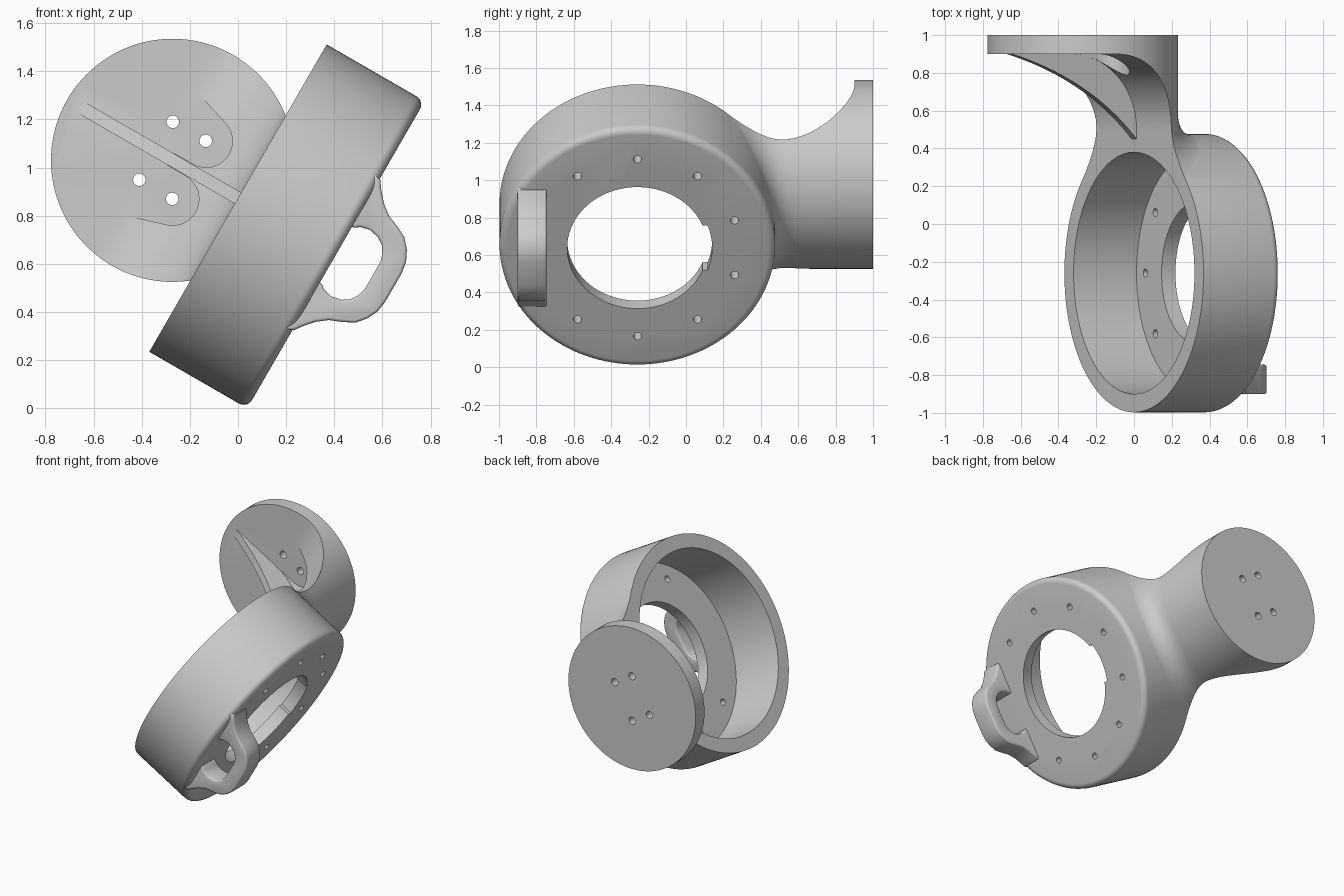
import bpy, bmesh
from math import sin, cos, pi, sqrt, radians
from mathutils import Matrix

if "Cube" in bpy.data.objects:
    bpy.data.objects.remove(bpy.data.objects["Cube"])

# Local frame: X = ring axis (w), Y = world y, Z = across the ring (u); tilted 30 degrees at the end
RY, RR = -0.26, 0.737        # ring centre y, outer radius
DW, DR = -0.314, 0.505       # mounting disc centre w, radius


def make(name, bm):
    bmesh.ops.recalc_face_normals(bm, faces=bm.faces)
    me = bpy.data.meshes.new(name)
    bm.to_mesh(me)
    bm.free()
    ob = bpy.data.objects.new(name, me)
    bpy.context.collection.objects.link(ob)
    return ob


def loft(name, rings):
    bm = bmesh.new()
    vs = [[bm.verts.new(p) for p in r] for r in rings]
    n = len(vs[0])
    for a, b in zip(vs, vs[1:]):
        for i in range(n):
            bm.faces.new((a[i], a[(i + 1) % n], b[(i + 1) % n], b[i]))
    bm.faces.new(vs[0])
    bm.faces.new(vs[-1])
    return make(name, bm)


def prism(name, pts, axis, lo, hi, bevel=0):
    def p3(a, b, t):
        return {'w': (t, a, b), 'y': (a, t, b), 'u': (a, b, t)}[axis]
    ob = loft(name, [[p3(a, b, t) for a, b in pts] for t in (lo, hi)])
    if bevel:
        bm = bmesh.new()
        bm.from_mesh(ob.data)
        k = 'wyu'.index(axis)
        rim = [e for e in bm.edges if abs(e.verts[0].co[k] - e.verts[1].co[k]) < 1e-5]
        bmesh.ops.bevel(bm, geom=rim, offset=bevel, segments=3, profile=0.5, affect='EDGES')
        bm.to_mesh(ob.data)
        bm.free()
    return ob


def arc(cx, cy, r, a0, a1, n):
    return [(cx + r * cos(radians(a0 + (a1 - a0) * i / n)),
             cy + r * sin(radians(a0 + (a1 - a0) * i / n))) for i in range(n + 1)]


def circle(cx, cy, r, n=24):
    return arc(cx, cy, r, 0, 360, n)[:-1]


def bez(p, c, q, n):
    out = []
    for i in range(n + 1):
        t = i / n
        out.append(tuple((1 - t) ** 2 * a + 2 * t * (1 - t) * b + t * t * d for a, b, d in zip(p, c, q)))
    return out


def combine(target, other, op):
    m = target.modifiers.new(op, 'BOOLEAN')
    m.operation, m.object, m.solver = op, other, 'EXACT'
    bpy.context.view_layer.objects.active = target
    bpy.ops.object.modifier_apply(modifier=m.name)
    bpy.data.objects.remove(other)


# Ring body: solid drum with a rounded front rim
N = 128
prof = [(0, RR)] + [(w, r) for w, r in arc(0.43, RR - 0.04, 0.04, 90, 0, 6)]
body = loft('tilted_ring_bracket', [
    [(w, RY + r * cos(2 * pi * i / N), r * sin(2 * pi * i / N)) for i in range(N)] for w, r in prof])

# Neck: disc-sized column that flares tangentially onto the ring wall
columns = []
for i in range(N):
    c, s = cos(2 * pi * i / N), sin(2 * pi * i / N)

    def wall(r):
        return RY + sqrt(RR ** 2 - (r * s) ** 2) - 0.004
    far, slope = DR + 0.15, (wall(DR + 0.15) - wall(DR + 0.14)) / 0.01
    knee = wall(far) + slope * (DR - far)
    col = [(DR, 1.0)] + bez((DR, knee + 0.15), (DR, knee), (far, wall(far)), 10) + [(0.35, 0.2)]
    columns.append([(DW + r * c, y, r * s) for r, y in col])
neck = loft('neck', list(zip(*columns)))

# Hollow the neck back to the ring face with a large fillet
sweep = [(0, -0.6)] + arc(-0.4, 0.5, 0.4, 0, 90, 24) + [(-1.2, 0.9), (-1.2, -0.6)]
combine(neck, prism('fillet_cutter', sweep, 'u', -1, 1), 'DIFFERENCE')
combine(body, neck, 'UNION')

# Stiffening rib between disc and ring
rib = bez((0, 0.45), (-0.28, 0.77), (-0.78, 0.905), 20) + [(-0.78, 0.94), (0.05, 0.94), (0.05, 0.45)]
combine(body, prism('rib', rib, 'u', -0.027, 0.027), 'UNION')

# Handle loop on the front face
half_out = [(0.44, 0.37), (0.475, 0.36), (0.50, 0.325), (0.535, 0.285), (0.58, 0.25), (0.63, 0.23),
            (0.68, 0.205), (0.715, 0.165), (0.737, 0.12), (0.745, 0.07)]
half_in = [(0.645, 0.065), (0.635, 0.10), (0.615, 0.13), (0.585, 0.15), (0.54, 0.16), (0.50, 0.15),
           (0.48, 0.135), (0.44, 0.13)]


def mirrored(pts):
    return [(w, -u) for w, u in reversed(pts)]


outline = half_out + mirrored(half_out) + [(w, -u) for w, u in reversed(half_in)] + half_in[:]
outline = half_out + mirrored(half_out) + [(w, -u) for w, u in half_in[::-1]] + half_in
combine(body, prism('handle', outline, 'y', -0.9, -0.745, 0.012), 'UNION')

# Bore, centre opening and its key slot
combine(body, prism('bore', circle(RY, 0, 0.64, N), 'w', -0.02, 0.385), 'DIFFERENCE')
combine(body, prism('opening', circle(RY, 0, 0.375, 96), 'w', 0.3, 0.6), 'DIFFERENCE')
slot = [(RY + 0.2, -0.137), (RY + 0.2, 0.137)][::-1] + arc(RY, 0, 0.4, -20, 20, 10)
combine(body, prism('key_slot', slot, 'w', 0.3, 0.6), 'DIFFERENCE')

# Bolt holes around the ring floor (none behind the handle)
for k in range(10):
    a = radians(18 + 36 * k)
    if cos(a) > -0.9:
        combine(body, prism('bolt_hole', circle(RY + 0.546 * cos(a), 0.546 * sin(a), 0.022), 'w', 0.3, 0.6),
                'DIFFERENCE')

# Screw-head pockets and screw holes in the mounting disc
for s in (1, -1):
    pocket = arc(DW + 0.08, 0.139, 0.11, -90, 75, 16) + [(DW - 0.2, 0.34), (DW - 0.2, 0.029)]
    combine(body, prism('pocket', [(w, s * u) for w, u in pocket], 'y', 0.5, 0.899), 'DIFFERENCE')
    for d in (-0.079, 0.079):
        combine(body, prism('screw_hole', circle(DW + d, s * 0.139, 0.026), 'y', 0.8, 1.1), 'DIFFERENCE')

# Tilt into place and smooth
body.data.transform(Matrix.Translation((0, 0, 0.873)) @ Matrix.Rotation(radians(30), 4, 'Y'))
bpy.ops.object.select_all(action='DESELECT')
body.select_set(True)
bpy.context.view_layer.objects.active = body
bpy.ops.object.shade_smooth_by_angle(angle=radians(35))
